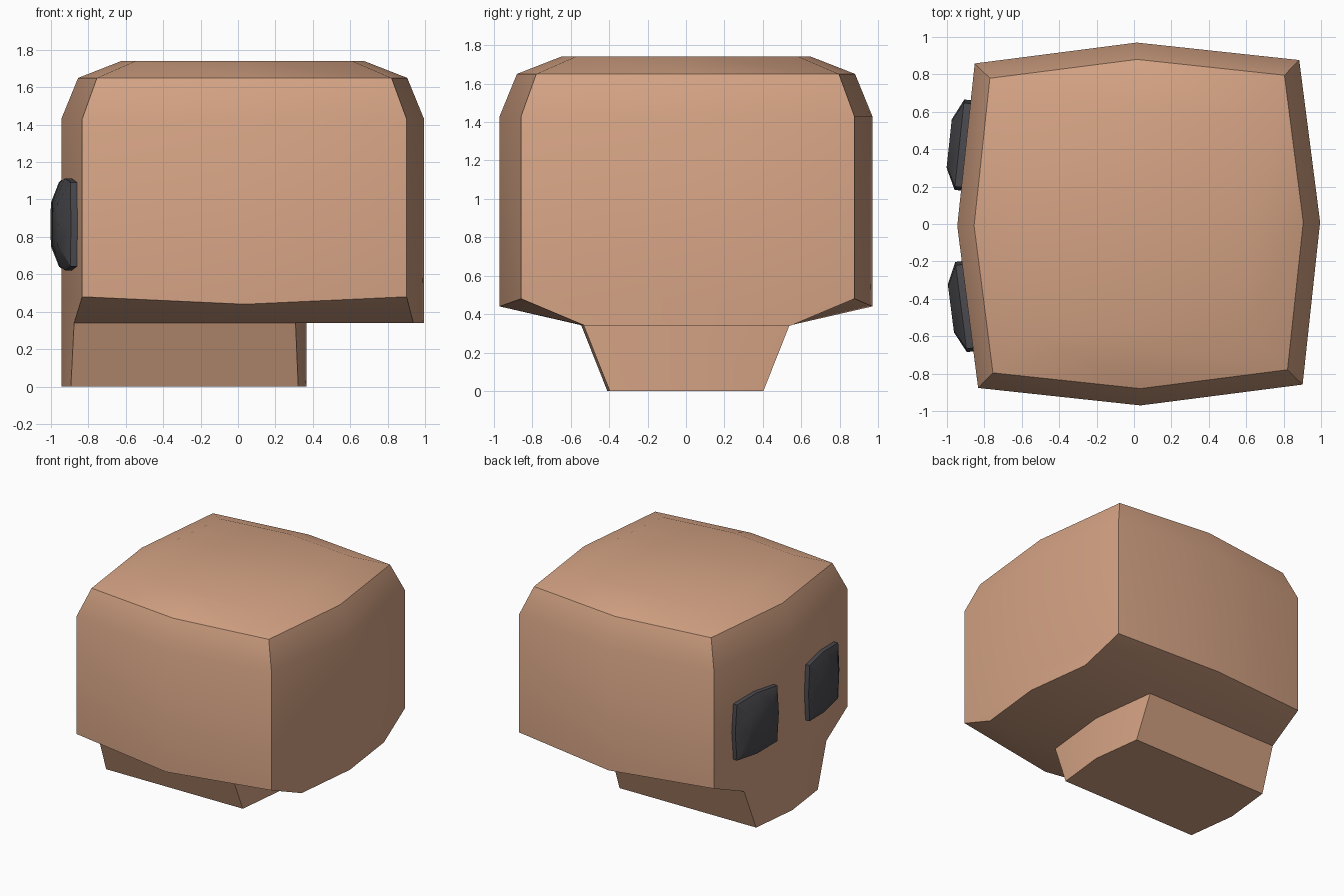
import bpy, bmesh, math
from mathutils import Matrix, Vector

if "Cube" in bpy.data.objects:
    bpy.data.objects.remove(bpy.data.objects["Cube"])

TILT = 0.118                       # how far the bulged sides slope towards their middle
TWIST = Matrix.Translation((0.025, 0, 0)) @ Matrix.Rotation(math.radians(0.6), 4, 'Z')


def material(name, rgb):
    m = bpy.data.materials.new(name)
    m.diffuse_color = (*rgb, 1)
    m.use_nodes = True
    m.node_tree.nodes["Principled BSDF"].inputs["Base Color"].default_value = m.diffuse_color
    return m


clay = material("clay_brown", (0.66, 0.365, 0.23))
black = material("soft_black", (0.07, 0.07, 0.08))


def ring(cx, cy, mx, my, z, z_my=None, ox=0):
    """Eight points: corners (cx, cy), side middles at +-mx and +-my, counter-clockwise."""
    zm = z if z_my is None else z_my
    return [(ox + mx, 0, z), (ox + cx, cy, z), (ox, my, zm), (ox - cx, cy, z),
            (ox - mx, 0, z), (ox - cx, -cy, z), (ox, -my, zm), (ox + cx, -cy, z)]


def loft(name, rings, mat, matrix, cap_top=True):
    """Skin the rings, listed from top to bottom, and close the ends."""
    bm = bmesh.new()
    rows = [[bm.verts.new(matrix @ Vector(p)) for p in r] for r in rings]
    for up, low in zip(rows, rows[1:]):
        for i in range(8):
            j = (i + 1) % 8
            bm.faces.new((up[i], low[i], low[j], up[j]))
    if cap_top:
        bm.faces.new(rows[0])
    bm.faces.new(rows[-1][::-1])
    me = bpy.data.meshes.new(name)
    bm.to_mesh(me)
    bm.free()
    me.materials.append(mat)
    ob = bpy.data.objects.new(name, me)
    bpy.context.collection.objects.link(ob)
    bpy.ops.object.select_all(action='DESELECT')
    ob.select_set(True)
    bpy.context.view_layer.objects.active = ob
    bpy.ops.object.shade_smooth_by_angle(angle=math.radians(30))
    return ob


# Head: bulged block, bevelled above, sloping in below
loft("head", [
    ring(0.58, 0.58, 0.65, 0.65, 1.74),
    ring(0.7875, 0.7875, 0.88, 0.88, 1.65),
    ring(0.8675, 0.8675, 0.97, 0.97, 1.43),
    ring(0.8675, 0.8675, 0.97, 0.97, 0.48, 0.44),
    ring(0.97 - 0.535 * TILT, 0.535, 0.97, 0.535, 0.34),
], clay, TWIST)

# Jaw: tapered block flush with the face, open where it meets the head
jaw_rings = []
for y, z in ((0.535, 0.34), (0.40, 0.0)):
    r = ring(0.655 - y * TILT, y, 0.655, y, z, ox=-0.315)
    jaw_rings.append(r)
loft("jaw", jaw_rings, clay, TWIST, cap_top=False)

# Eyes: bevelled pads lying on the two slopes of the face
for side, name in ((1, "left_eye"), (-1, "right_eye")):
    n = Vector((-1, side * TILT, 0)).normalized()
    up = Vector((0, 0, 1))
    axes = Matrix((up.cross(n), up, n)).transposed().to_4x4()
    base = Vector((-0.97 + 0.43 * TILT, side * 0.43, 0.867))
    loft(name, [
        ring(0.118, 0.115, 0.13, 0.12, 0.09),
        ring(0.225, 0.225, 0.243, 0.246, 0.035),
        ring(0.225, 0.225, 0.243, 0.246, -0.03),
    ], black, TWIST @ Matrix.Translation(base) @ axes)
